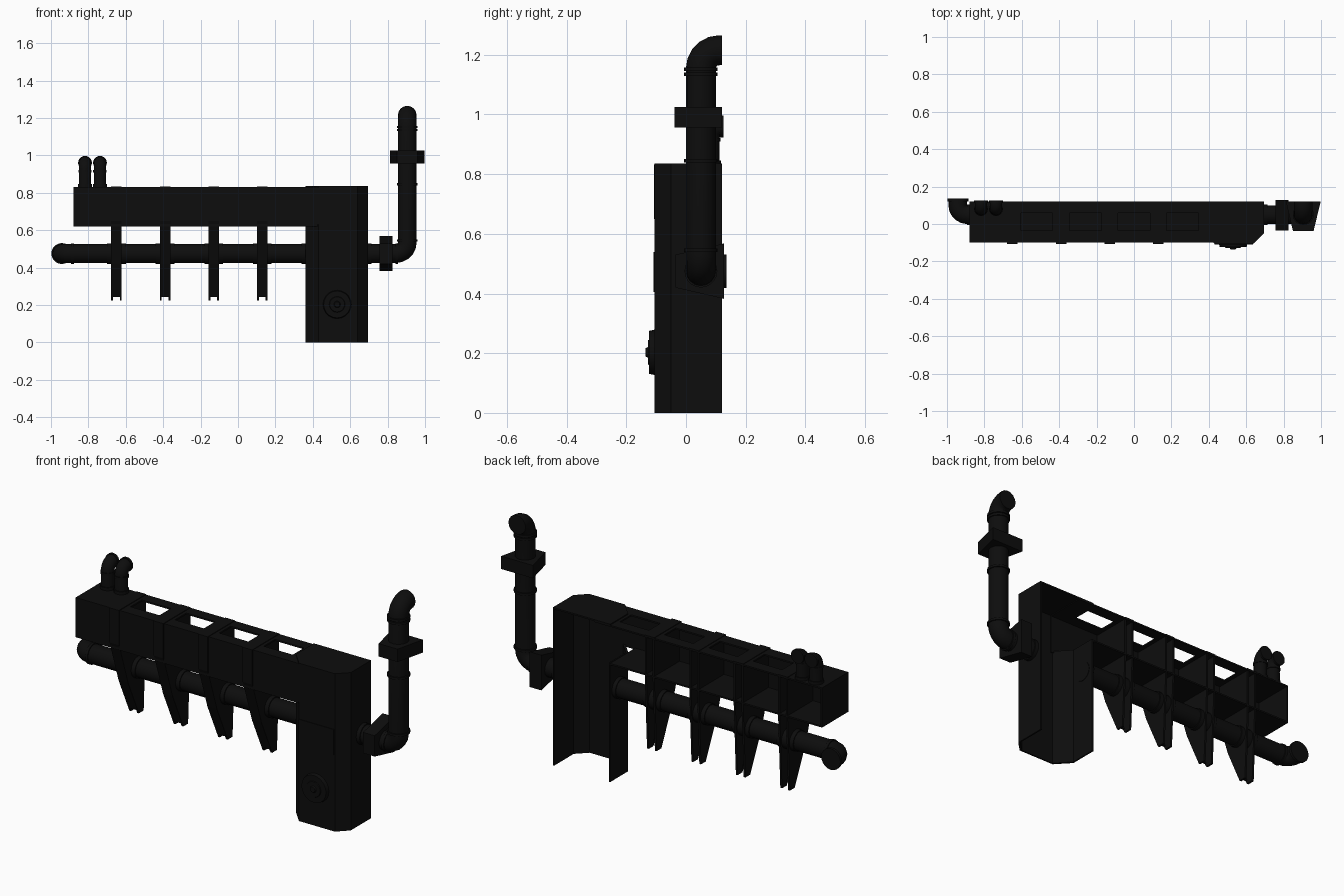
import bpy, bmesh, math
from mathutils import Vector

if "Cube" in bpy.data.objects:
    bpy.data.objects.remove(bpy.data.objects["Cube"])

mat = bpy.data.materials.new("black_metal")
mat.diffuse_color = (0.004, 0.004, 0.004, 1)
mat.use_nodes = True
mat.node_tree.nodes["Principled BSDF"].inputs["Base Color"].default_value = mat.diffuse_color


def add_mesh(name, bm):
    bmesh.ops.recalc_face_normals(bm, faces=bm.faces[:])
    me = bpy.data.meshes.new(name)
    bm.to_mesh(me)
    bm.free()
    me.materials.append(mat)
    ob = bpy.data.objects.new(name, me)
    bpy.context.collection.objects.link(ob)
    return ob


def box(name, x0, x1, y0, y1, z0, z1):
    return prism(name, [(x0, y0), (x1, y0), (x1, y1), (x0, y1)], 'Z', z0, z1)


def prism(name, pts, axis, a, b):
    """Extrude a 2D outline along an axis: Z uses (x, y), X uses (y, z)."""
    put = (lambda p, t: (p[0], p[1], t)) if axis == 'Z' else (lambda p, t: (t, p[0], p[1]))
    bm = bmesh.new()
    face = bm.faces.new([bm.verts.new(put(p, a)) for p in pts])
    ext = bmesh.ops.extrude_face_region(bm, geom=[face])
    move = Vector((0, 0, b - a)) if axis == 'Z' else Vector((b - a, 0, 0))
    bmesh.ops.translate(bm, vec=move, verts=[v for v in ext['geom'] if isinstance(v, bmesh.types.BMVert)])
    return add_mesh(name, bm)


def smooth(ob):
    bpy.ops.object.select_all(action='DESELECT')
    ob.select_set(True)
    bpy.context.view_layer.objects.active = ob
    bpy.ops.object.shade_smooth_by_angle(angle=math.radians(35))


def disc(name, start, end, r0, r1=None):
    """Cylinder or cone between two points."""
    s, e = Vector(start), Vector(end)
    bm = bmesh.new()
    bmesh.ops.create_cone(bm, cap_ends=True, segments=20, radius1=r0,
                          radius2=r0 if r1 is None else r1, depth=(e - s).length)
    ob = add_mesh(name, bm)
    ob.location = (s + e) / 2
    ob.rotation_euler = (e - s).to_track_quat('Z', 'Y').to_euler()
    smooth(ob)
    return ob


def pipe(name, pts, r, bend):
    """Round pipe through a path, with every inner corner turned into an elbow."""
    P = [Vector(p) for p in pts]
    path = [P[0]]
    for a, b, c in zip(P, P[1:], P[2:]):
        u, v = (a - b).normalized(), (c - b).normalized()
        ctr = b + (u + v) * bend
        for i in range(6):
            t = math.pi / 2 * i / 5
            path.append(ctr - v * bend * math.cos(t) - u * bend * math.sin(t))
    path.append(P[-1])
    cu = bpy.data.curves.new(name, 'CURVE')
    cu.dimensions = '3D'
    cu.bevel_depth = r
    cu.bevel_resolution = 6
    cu.use_fill_caps = True
    sp = cu.splines.new('POLY')
    sp.points.add(len(path) - 1)
    for q, p in zip(sp.points, path):
        q.co = (*p, 1)
    cu.materials.append(mat)
    ob = bpy.data.objects.new(name, cu)
    bpy.context.collection.objects.link(ob)
    bpy.ops.object.select_all(action='DESELECT')
    ob.select_set(True)
    bpy.context.view_layer.objects.active = ob
    bpy.ops.object.convert(target='MESH')
    smooth(bpy.context.view_layer.objects.active)


def ring(name, c, axis, r, w):
    d = Vector(axis) * w / 2
    disc(name, Vector(c) - d, Vector(c) + d, r)


def channel(name, pts, z0, z1, t=0.008):
    """Open sheet-metal channel: outline thickened towards the inside."""
    ctr = Vector((0.53, 0.12))
    inner = [(p[0] + (t if p[0] < ctr.x else -t), p[1] if p[1] > 0.1 else p[1] + t) for p in pts]
    prism(name, pts + inner[::-1], 'Z', z0, z1)


# column: chamfered channel, open at the back and bottom
section = [(.36, .12), (.36, -.03), (.43, -.105), (.64, -.105), (.695, -.05), (.695, .12)]
channel("column_lower", section, 0, .63)
channel("column_upper", section[2:], .63, .835)
prism("column_cap", section, 'Z', .827, .835)
box("column_panel", .43, .635, -.109, -.10, .405, .54)

# round knob on the column
disc("knob_base", (.53, -.10, .203), (.53, -.124, .203), .077, .072)
disc("knob_ring", (.53, -.12, .203), (.53, -.128, .203), .045, .04)
disc("knob_button", (.53, -.12, .203), (.53, -.135, .203), .022, .014)

# beam: open-backed trough with slots in the top
box("beam_front", -.88, .45, -.10, -.092, .62, .83)
box("beam_bottom", -.88, .362, -.10, .12, .62, .628)
box("beam_end", -.88, -.872, -.10, .12, .62, .83)
box("beam_top_back", -.88, .45, .06, .12, .822, .83)
box("beam_top_front", -.88, .45, -.10, -.035, .822, .83)
slot_x = [-.52, -.26, 0, .26]
edges = [-.88] + [x + s for x in slot_x for s in (-.085, .085)] + [.45]
for a, b in zip(edges[::2], edges[1::2]):
    box("beam_top_bridge", a, b, -.035, .06, .822, .83)

# four tapered brackets: two cheeks, a front web and a strap over the beam
front = [(-.106, .65), (-.03, .42), (.06, .225)]
web = [(-.106, .65), (-.03, .42), (.052, .243)]
for x in (-.65, -.39, -.13, .13):
    cheek = [(-.106, .65), (-.10, .82), (.118, .82), (.118, .60), (.10, .225)] + front[::-1][:2]
    for s in (-1, 1):
        prism("bracket_cheek", cheek, 'X', x + s * .028, x + s * .018)
    prism("bracket_web", web + [(y + .01, z) for y, z in web[::-1]], 'X', x - .02, x + .02)
    box("bracket_strap", x - .028, x + .028, -.108, -.095, .65, .833)
    box("bracket_strap_top", x - .028, x + .028, -.108, .12, .825, .833)
    ring("pipe_sleeve", (x, .05, .475), (1, 0, 0), .055, .10)

# long horizontal pipe with an elbow into the wall
pipe("long_pipe", [(.37, .05, .475), (-.942, .05, .475), (-.942, .125, .475)], .05, .05)
ring("long_pipe_flange", (-.942, .128, .475), (0, 1, 0), .056, .014)
ring("long_pipe_collar", (-.885, .05, .475), (1, 0, 0), .055, .014)
ring("long_pipe_collar", (.35, .05, .475), (1, 0, 0), .055, .02)

# riser pipe at the right
pipe("riser_pipe", [(.69, .05, .475), (.905, .05, .475), (.905, .05, 1.215), (.905, .12, 1.215)], .05, .06)
ring("riser_collar", (.705, .05, .475), (1, 0, 0), .055, .02)
ring("riser_collar", (.848, .05, .475), (1, 0, 0), .055, .014)
for z in (.545, .845, 1.135, 1.152):
    ring("riser_collar", (.905, .05, z), (0, 0, 1), .056, .012)

# tapered wall clamps around the riser
prism("clamp_upper", [(.812, .12), (.998, .12), (.96, -.038), (.85, -.038)], 'Z', .957, 1.025)
prism("clamp_lower", [(.128, .382), (.128, .568), (-.036, .53), (-.036, .42)], 'X', .757, .825)

# two short bent pipes on top of the beam
for x in (-.818, -.738):
    pipe("short_pipe", [(x, .08, .822), (x, .08, .96), (x, .12, .96)], .033, .034)
    ring("short_pipe_collar", (x, .08, .915), (0, 0, 1), .036, .012)
    ring("short_pipe_base", (x, .08, .838), (0, 0, 1), .037, .016)
    ring("short_pipe_flange", (x, .119, .96), (0, 1, 0), .037, .012)
